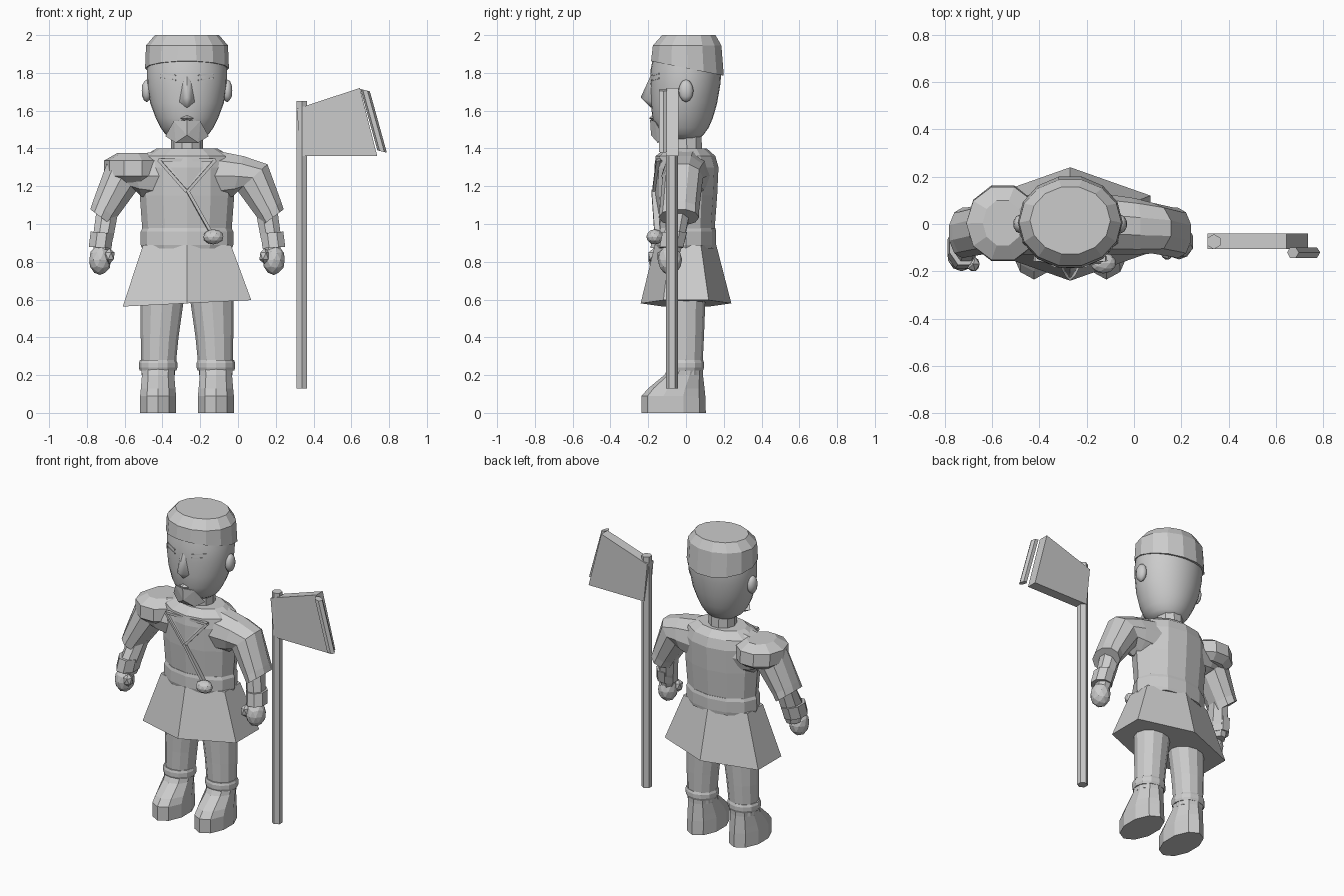
import bpy, bmesh, math
from mathutils import Vector, Matrix

cube = bpy.data.objects.get("Cube")
if cube:
    bpy.data.objects.remove(cube, do_unlink=True)

grey = bpy.data.materials.new("plain grey")
grey.use_nodes = True
grey.diffuse_color = (0.6, 0.6, 0.6, 1)
grey.node_tree.nodes["Principled BSDF"].inputs["Base Color"].default_value = (0.6, 0.6, 0.6, 1)

BODY_X = -0.27   # the figure stands to one side of its pole axe


def finish(name, bm, smooth=0, x=BODY_X):
    bmesh.ops.recalc_face_normals(bm, faces=bm.faces[:])
    mesh = bpy.data.meshes.new(name)
    bm.to_mesh(mesh)
    bm.free()
    mesh.materials.append(grey)
    obj = bpy.data.objects.new(name, mesh)
    obj.location.x = x
    bpy.context.collection.objects.link(obj)
    if smooth:
        bpy.ops.object.select_all(action='DESELECT')
        obj.select_set(True)
        bpy.context.view_layer.objects.active = obj
        bpy.ops.object.shade_smooth_by_angle(angle=math.radians(smooth))
    return obj


def loft(name, rings, n=12, off=0.0, side=1, shear=(0, 0), smooth=0):
    """Skin elliptical rings; each spans (x1,z1)-(x2,z2) and y front to back."""
    bm = bmesh.new()
    loops = []
    for x1, z1, x2, z2, yf, yb in rings:
        loop = []
        for i in range(n):
            a = math.tau * (i + off) / n
            x = (x1 + x2) / 2 + math.cos(a) * (x2 - x1) / 2
            y = (yf + yb) / 2 + math.sin(a) * (yb - yf) / 2
            z = (z1 + z2) / 2 + math.cos(a) * (z2 - z1) / 2
            loop.append(bm.verts.new((x * side, y, z)))
        loops.append(loop)
    for v in loops[0]:
        v.co.z += shear[0] * v.co.x + shear[1] * v.co.y
    for a, b in zip(loops, loops[1:]):
        for i in range(n):
            j = (i + 1) % n
            bm.faces.new((a[i], a[j], b[j], b[i]))
    bm.faces.new(loops[0])
    bm.faces.new(loops[-1])
    return finish(name, bm, smooth)


def flat(z, r, yf, yb, cx=0.0):
    return (cx - r, z, cx + r, z, yf, yb)


def hull(name, points, smooth=0, x=BODY_X):
    bm = bmesh.new()
    for p in points:
        bm.verts.new(p)
    bmesh.ops.convex_hull(bm, input=bm.verts[:])
    return finish(name, bm, smooth, x)


def ball(name, loc, size, detail=2, smooth=0):
    bm = bmesh.new()
    bmesh.ops.create_icosphere(bm, subdivisions=detail, radius=1,
                               matrix=Matrix.Translation(loc) @ Matrix.Diagonal((*size, 1)))
    return finish(name, bm, smooth)


def bar(name, p, q, width, depth):
    p, q = Vector(p), Vector(q)
    along = q - p
    turn = along.to_track_quat('Z', 'Y').to_matrix().to_4x4()
    bm = bmesh.new()
    bmesh.ops.create_cube(bm, size=1, matrix=Matrix.Translation((p + q) / 2) @ turn
                          @ Matrix.Diagonal((width, depth, along.length, 1)))
    return finish(name, bm)


# Head, cap and neck
loft("head", [flat(1.45, .08, -.09, .07), flat(1.475, .115, -.13, .095),
              flat(1.51, .14, -.16, .12), flat(1.56, .165, -.178, .142),
              flat(1.64, .195, -.186, .165), flat(1.74, .211, -.189, .182),
              flat(1.82, .213, -.187, .188), flat(1.9, .2, -.17, .18)],
     n=28, smooth=50)
loft("cap", [flat(1.825, .222, -.19, .205), flat(1.945, .217, -.18, .192),
             flat(2.0, .17, -.13, .16)], n=14, shear=(0, -.2))
loft("neck", [flat(1.37, .085, -.08, .09), flat(1.49, .085, -.08, .085)], n=10)

# Face
hull("nose", [(0, -.185, 1.79), (0, -.24, 1.67), (0, -.185, 1.615)]
     + [(s * x, y, z) for s in (-1, 1)
        for x, y, z in ((.022, -.175, 1.78), (.022, -.218, 1.66), (.05, -.165, 1.64))], smooth=60)
hull("lips", [(0, -.195, 1.56), (0, -.17, 1.585), (0, -.17, 1.54), (-.06, -.16, 1.56), (.06, -.16, 1.56)])
hull("beard", [(0, -.19, 1.55), (0, -.185, 1.47), (0, -.06, 1.44)]
     + [(s * x, y, z) for s in (-1, 1)
        for x, y, z in ((.07, -.165, 1.545), (.115, -.12, 1.465), (.06, -.15, 1.43))])
for s, label in ((1, "left"), (-1, "right")):
    ball(label + "_ear", (s * .213, 0, 1.705), (.028, .04, .06), smooth=40)
    for part, z in (("eye", 1.765), ("brow", 1.79)):
        bar(f"{label}_{part}", (s * .06, -.182, z - .004), (s * .14, -.143, z + .006), .007, .007)

# Tunic, belt and skirt
loft("tunic", [flat(.95, .235, -.15, .15), flat(1.15, .25, -.165, .165),
               flat(1.3, .25, -.168, .172), flat(1.36, .23, -.16, .155),
               flat(1.4, .16, -.11, .11)])
loft("belt", [flat(.87, .238, -.157, .157), flat(.89, .245, -.162, .16),
              flat(.96, .245, -.16, .16), flat(.98, .235, -.155, .155)])
loft("skirt", [flat(.58, .393, -.24, .24), flat(.89, .268, -.165, .16)],
     n=6, off=.5, shear=(.05, 0))

# Collar trim, sash and pouch
corners = [(-.15, -.147, 1.34), (.15, -.147, 1.34), (0, -.168, 1.17)]
hull("chest_panel", [(x, y + d, z) for x, y, z in corners for d in (0, .02)])
for i in range(3):
    bar(f"collar_trim_{i + 1}", corners[i], corners[(i + 1) % 3], .022, .016)
bar("sash", (0, -.168, 1.18), (.13, -.152, .95), .03, .016)
ball("pouch", (.14, -.165, .932), (.055, .045, .04))

for s, label in ((1, "left"), (-1, "right")):
    # Wide bent sleeve with a flared cuff
    loft(label + "_sleeve", [(.13, 1.4, .13, 1.11, -.13, .13), (.3, 1.365, .24, 1.14, -.13, .11),
                             (.43, 1.32, .265, 1.17, -.125, .09), (.502, 1.12, .37, 1.03, -.14, .07),
                             (.515, 1.08, .395, .99, -.145, .07)], n=10, off=.5, side=s)
    # Forearm, bracer, hand and thumb
    d = -.05 if s < 0 else 0
    loft(label + "_forearm", [(.36, 1.06, .48, 1.1, -.1, .03), (.385, .93, .5, .95, -.12 + d, 0),
                              (.41, .84, .5, .84, -.125 + d, -.03)], n=8, off=.5, side=s)
    loft(label + "_bracer", [(.385, .95, .515, .96, -.13 + d, .01),
                             (.395, .87, .525, .88, -.145 + d, -.01)], n=8, off=.5, side=s)
    ball(label + "_hand", (s * .46, -.085 + d, .81), (.06, .065, .08))
    ball(label + "_thumb", (s * .41, -.12 + d, .83), (.03, .035, .042), detail=1)

    # Leg tucked into a boot
    loft(label + "_leg", [flat(.2, .088, -.085, .085, .153), flat(.4, .1, -.09, .095, .145),
                          flat(.66, .12, -.1, .105, .128)], n=12, side=s)
    loft(label + "_boot", [flat(0, .1, -.235, .105, .153), flat(.09, .1, -.235, .102, .153),
                           flat(.13, .096, -.2, .098, .153), flat(.2, .09, -.115, .09, .153),
                           flat(.235, .093, -.095, .09, .153)], n=10, off=.5, side=s)
    loft(label + "_boot_cuff", [flat(.225, .097, -.095, .09, .153), flat(.24, .102, -.1, .096, .153),
                                flat(.265, .102, -.1, .096, .153), flat(.28, .096, -.095, .09, .153)],
         n=12, side=s)

# Shoulder guard on the right only
loft("shoulder_guard", [flat(1.22, .115, -.12, .12, -.285), flat(1.255, .155, -.165, .172, -.285),
                        flat(1.335, .155, -.16, .165, -.285), flat(1.375, .085, -.095, .105, -.285)], n=10)

# Pole axe: shaft, slab head and separate cutting edge
bm = bmesh.new()
bmesh.ops.create_cone(bm, cap_ends=True, segments=6, radius1=.032, radius2=.032, depth=1.52,
                      matrix=Matrix.Translation((.338, -.075, .89)))
finish("axe_shaft", bm, x=0)
outline = [(.31, 1.61), (.645, 1.72), (.737, 1.36), (.335, 1.36)]
hull("axe_head", [(x, y, z) for x, z in outline for y in (-.105, -.04)], x=0)
section = [(0, -.12), (.012, -.1), (.037, -.1), (.05, -.12), (.037, -.143), (.012, -.143)]
hull("axe_edge", [(x + w, y, z - w * .25) for x, z in ((.648, 1.715), (.738, 1.39))
                  for w, y in section], x=0)
